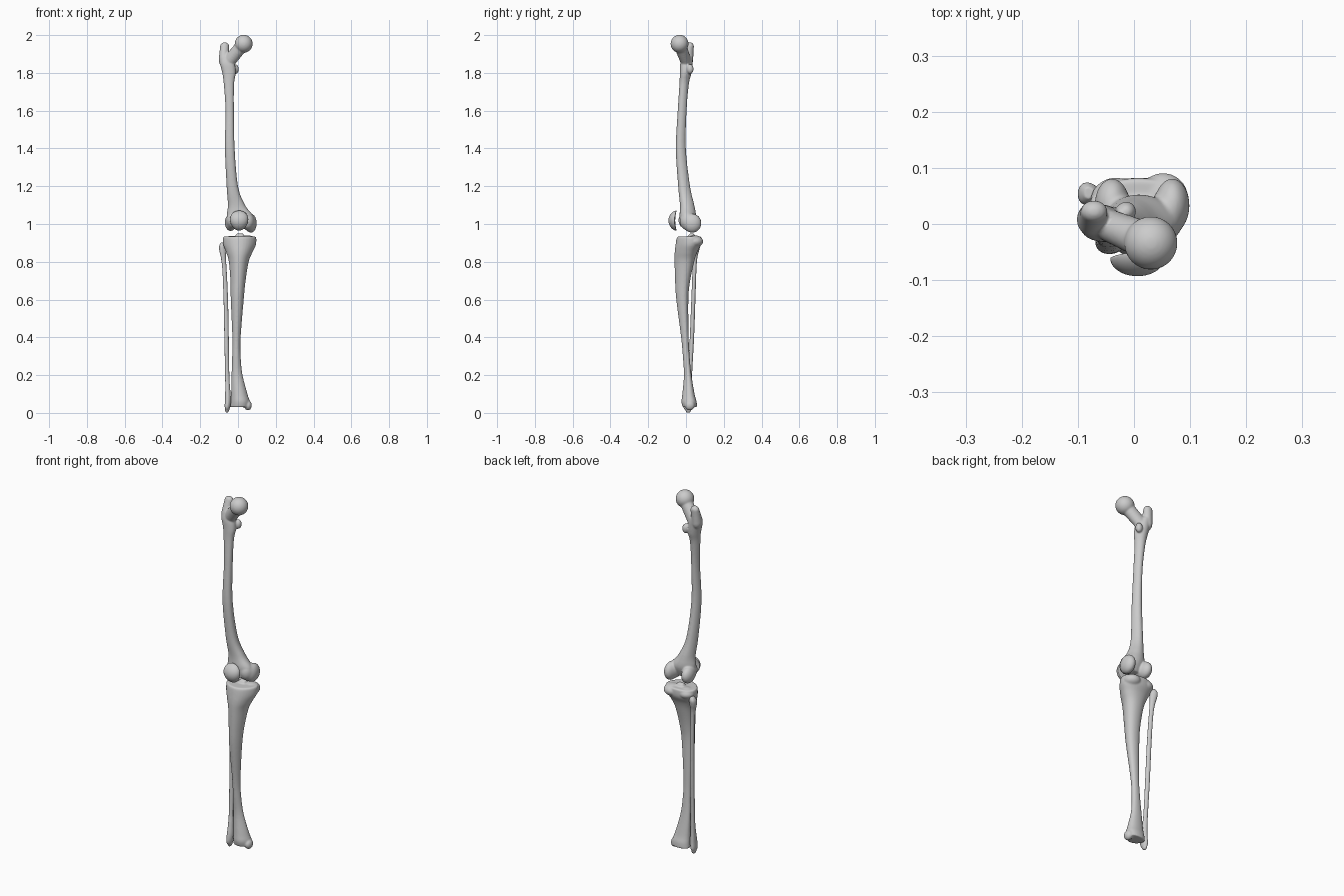
import bpy, bmesh, math
from mathutils import Vector, Matrix


def spline(rows, steps=6):
    """Catmull-Rom interpolation through rows of numbers."""
    out = []
    n = len(rows)
    for i in range(n - 1):
        p = [rows[max(0, min(n - 1, i + k))] for k in (-1, 0, 1, 2)]
        for s in range(steps):
            t = s / steps
            out.append([0.5 * (2 * b + (c - a) * t + (2 * a - 5 * b + 4 * c - d) * t * t
                               + (3 * b - a - 3 * c + d) * t ** 3) for a, b, c, d in zip(*p)])
    return out + [list(rows[-1])]


def loft(bm, rows, ridge=0.0, ridge_angle=0.0, sides=32):
    """Closed shaft through rows (z, x min, x max, y min, y max), optionally three-sided."""
    rings = []
    for z, x0, x1, y0, y1 in spline(rows):
        ring = []
        for j in range(sides):
            a = 2 * math.pi * j / sides
            r = 1 + ridge * math.cos(3 * (a - ridge_angle))
            ring.append(bm.verts.new(((x0 + x1) / 2 + (x1 - x0) / 2 * r * math.cos(a),
                                      (y0 + y1) / 2 + (y1 - y0) / 2 * r * math.sin(a), z)))
        rings.append(ring)
    for lo, hi in zip(rings, rings[1:]):
        for j in range(sides):
            k = (j + 1) % sides
            bm.faces.new((lo[j], lo[k], hi[k], hi[j]))
    bm.faces.new(rings[0][::-1])
    bm.faces.new(rings[-1])


def blob(bm, a, ra, b=None, rb=None, n=9):
    """Ellipsoid, or a chain of ellipsoids sweeping from a to b."""
    if b is None:
        b, rb, n = a, ra, 1
    for i in range(n):
        t = i / max(1, n - 1)
        c = Vector(a).lerp(Vector(b), t)
        r = Vector(ra).lerp(Vector(rb), t)
        bmesh.ops.create_uvsphere(bm, u_segments=32, v_segments=20, radius=1,
                                  matrix=Matrix.Translation(c) @ Matrix.Diagonal((*r, 1)))


def finish(bm, name, voxel=None, smooth=6):
    """Make the object and fuse its overlapping pieces into one smooth skin."""
    bmesh.ops.recalc_face_normals(bm, faces=bm.faces)
    me = bpy.data.meshes.new(name)
    bm.to_mesh(me)
    bm.free()
    for p in me.polygons:
        p.use_smooth = True
    ob = bpy.data.objects.new(name, me)
    bpy.context.collection.objects.link(ob)
    if voxel:
        m = ob.modifiers.new("fuse", 'REMESH')
        m.mode = 'VOXEL'
        m.voxel_size = voxel
        m.use_smooth_shade = True
        s = ob.modifiers.new("soften", 'SMOOTH')
        s.factor = 0.5
        s.iterations = smooth
    return ob


def r3(r):
    return (r, r, r)


# thigh bone: shaft
bm = bmesh.new()
loft(bm, [(0.985, -.035, .07, -.03, .03), (1.04, -.058, .08, -.036, .05),
          (1.1, -.053, .037, -.034, .042), (1.2, -.06, 0, -.043, .02),
          (1.4, -.069, -.018, -.055, -.002), (1.6, -.066, -.022, -.045, .002),
          (1.74, -.075, -.021, -.036, .014), (1.8, -.083, -.012, -.034, .028),
          (1.85, -.095, -.018, -.032, .033), (1.89, -.097, -.035, -.02, .035)],
     ridge=.05, ridge_angle=math.pi / 2)
# ball head and neck
blob(bm, (.03, -.034, 1.954), r3(.0475))
blob(bm, (.022, -.03, 1.945), r3(.034), (-.045, -.002, 1.865), (.033, .028, .036))
# outer and inner knobs below the neck
blob(bm, (-.075, .008, 1.87), (.027, .03, .04), (-.071, .022, 1.94), (.024, .02, .022))
blob(bm, (-.014, .022, 1.82), (.018, .018, .026))
# knee knuckles
blob(bm, (-.039, .034, 1.008), (.031, .047, .045), (-.026, .0, 1.02), (.036, .04, .043))
blob(bm, (.068, .033, 1.004), (.031, .048, .05), (.05, .004, 1.015), (.036, .037, .046))
finish(bm, "thigh_bone", .004)

# kneecap: rounded front, hollow back, narrower at the bottom
bm = bmesh.new()
bmesh.ops.create_uvsphere(bm, u_segments=40, v_segments=28, radius=1)
for v in bm.verts:
    x, y, z = v.co
    v.co = (.006 + .048 * x * (1 + .12 * z),
            -.061 + (.032 if y < 0 else .004) * y + .010 * z * z,
            1.018 + .053 * z)
finish(bm, "kneecap")

# shin bone: shaft with a front crest
bm = bmesh.new()
loft(bm, [(.03, -.04, .062, -.016, .06), (.06, -.038, .062, -.022, .058),
          (.1, -.036, .05, -.018, .047), (.2, -.034, .024, -.01, .03),
          (.3, -.031, .014, -.016, .02), (.4, -.03, .014, -.025, .015),
          (.6, -.038, .03, -.05, .014), (.7, -.04, .04, -.056, .024),
          (.8, -.048, .056, -.058, .046), (.85, -.062, .076, -.057, .062),
          (.89, -.077, .094, -.052, .083), (.925, -.079, .096, -.046, .085),
          (.934, -.074, .09, -.04, .08)],
     ridge=.05, ridge_angle=-math.pi / 2)
# plateau lobes, central spine, front bump
blob(bm, (.052, .045, .908), (.045, .046, .032))
blob(bm, (-.032, .04, .908), (.046, .043, .03))
blob(bm, (.0, .03, .93), (.014, .02, .021), (.02, .03, .93), (.014, .02, .021), 4)
blob(bm, (.002, -.035, .85), (.024, .023, .045))
# inner ankle knob
blob(bm, (.053, .02, .04), (.02, .026, .027))
finish(bm, "shin_bone", .004)

# calf bone: thin strut with swollen ends
bm = bmesh.new()
loft(bm, [(.008, -.064, -.05, .002, .02), (.03, -.071, -.042, -.014, .033),
          (.07, -.07, -.038, -.012, .032), (.13, -.068, -.042, .0, .03),
          (.2, -.069, -.046, .01, .032), (.4, -.073, -.049, .02, .043),
          (.6, -.077, -.053, .028, .05), (.75, -.083, -.06, .034, .055),
          (.82, -.091, -.064, .035, .06), (.86, -.1, -.062, .034, .07),
          (.885, -.1, -.062, .035, .074), (.903, -.09, -.07, .045, .066)],
     ridge=.05)
blob(bm, (-.058, .012, .018), (.011, .016, .018))
finish(bm, "calf_bone", .003, 4)
